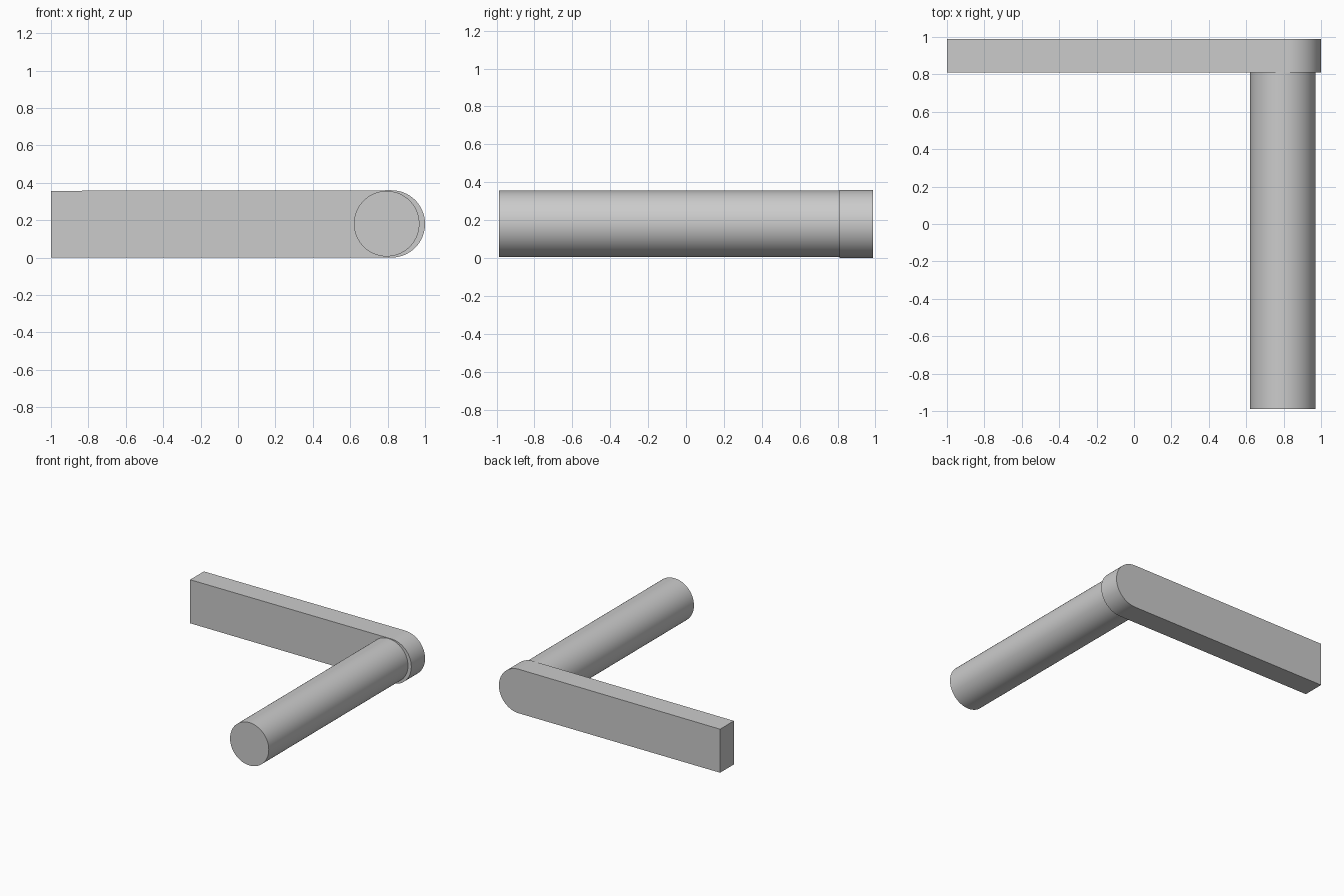
import bpy, bmesh, math
from mathutils import Matrix

cube = bpy.data.objects.get("Cube")
if cube:
    bpy.data.objects.remove(cube, do_unlink=True)

grey = bpy.data.materials.new("plain_grey")
grey.use_nodes = True
colour = (0.6, 0.6, 0.6, 1)
grey.diffuse_color = colour
grey.node_tree.nodes["Principled BSDF"].inputs["Base Color"].default_value = colour


def extrude_profile(name, points, y_front, y_back):
    """Solid made by sweeping an x-z outline along y."""
    bm = bmesh.new()
    face = bm.faces.new([bm.verts.new((x, y_front, z)) for x, z in points])
    swept = bmesh.ops.extrude_face_region(bm, geom=[face], use_keep_orig=True)
    moved = [v for v in swept["geom"] if isinstance(v, bmesh.types.BMVert)]
    bmesh.ops.translate(bm, verts=moved, vec=(0, y_back - y_front, 0))
    bmesh.ops.recalc_face_normals(bm, faces=bm.faces)
    mesh = bpy.data.meshes.new(name)
    bm.to_mesh(mesh)
    bm.free()
    mesh.materials.append(grey)
    obj = bpy.data.objects.new(name, mesh)
    bpy.context.collection.objects.link(obj)
    bpy.ops.object.select_all(action='DESELECT')
    obj.select_set(True)
    bpy.context.view_layer.objects.active = obj
    bpy.ops.object.shade_smooth_by_angle(angle=math.radians(30))
    return obj


def arc(cx, cz, radius, start, end, steps):
    angles = [math.radians(start + (end - start) * i / steps) for i in range(steps + 1)]
    return [(cx + radius * math.cos(a), cz + radius * math.sin(a)) for a in angles]


# Flat crank arm with one rounded end
arm_outline = [(-1, 0.357), (-1, 0.001)] + arc(0.82, 0.18, 0.18, -90, 90, 48)
extrude_profile("crank_arm", arm_outline, 0.81, 0.988)

# Round handle standing out from the arm
handle_outline = arc(0.795, 0.181, 0.175, 0, 360, 96)[:-1]
extrude_profile("round_handle", handle_outline, -0.988, 0.81)
